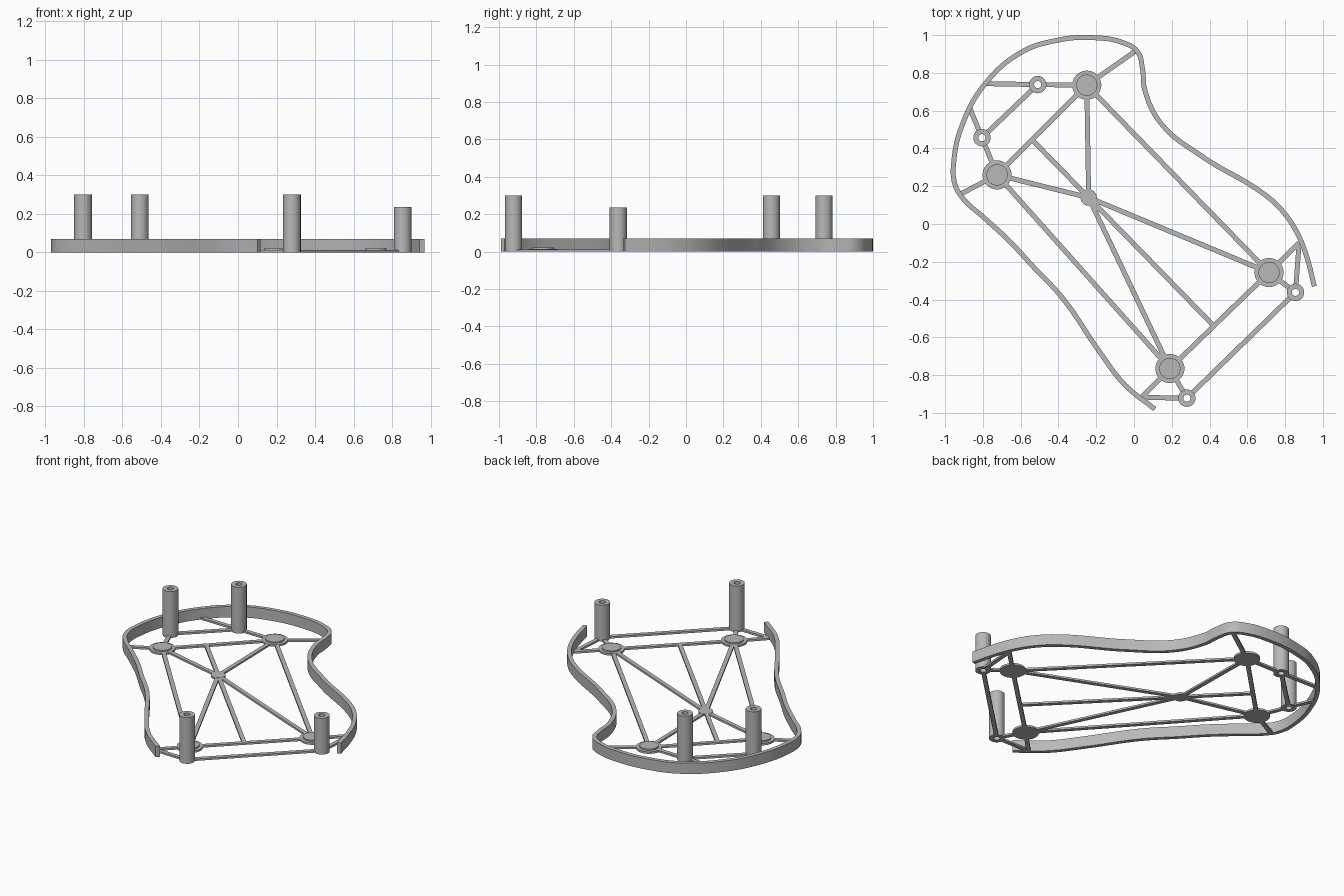
import bpy, bmesh
from math import cos, sin, tau
from mathutils import Vector

cube = bpy.data.objects.get("Cube")
if cube:
    bpy.data.objects.remove(cube, do_unlink=True)

grey = bpy.data.materials.new("plain grey")
grey.use_nodes = True
colour = (0.48, 0.48, 0.48, 1)
grey.diffuse_color = colour
grey.node_tree.nodes["Principled BSDF"].inputs["Base Color"].default_value = colour

BAR_W, BAR_H, RAIL_H = 0.026, 0.012, 0.07


def finish(obj):
    obj.data.materials.clear()
    obj.data.materials.append(grey)
    bpy.ops.object.select_all(action="DESELECT")
    obj.select_set(True)
    bpy.context.view_layer.objects.active = obj
    bpy.ops.object.shade_smooth_by_angle()


def add_mesh(name, bm):
    bmesh.ops.recalc_face_normals(bm, faces=bm.faces)
    mesh = bpy.data.meshes.new(name)
    bm.to_mesh(mesh)
    bm.free()
    obj = bpy.data.objects.new(name, mesh)
    bpy.context.collection.objects.link(obj)
    finish(obj)


def add_lathe(name, centre, profile, closed=False, steps=40):
    # Spin a radius and height profile about a vertical axis
    bm = bmesh.new()
    rings = [[bm.verts.new((centre[0] + r * cos(tau * i / steps),
                            centre[1] + r * sin(tau * i / steps), z))
              for i in range(steps)] for r, z in profile]
    pairs = list(zip(rings, rings[1:]))
    if closed:
        pairs.append((rings[-1], rings[0]))
    else:
        bm.faces.new(rings[0])
        bm.faces.new(rings[-1])
    for a, b in pairs:
        for i in range(steps):
            j = (i + 1) % steps
            bm.faces.new((a[i], a[j], b[j], b[i]))
    add_mesh(name, bm)


# Key points of the frame
points = {
    "back_pad": (-0.25, 0.735), "left_pad": (-0.725, 0.26),
    "right_pad": (0.715, -0.257), "front_pad": (0.19, -0.765),
    "back_post": (-0.51, 0.738), "side_post": (-0.805, 0.457),
    "front_post": (0.28, -0.922), "short_post": (0.855, -0.362),
    "hub": (-0.24, 0.14),
    "back_mid": (-0.537, 0.443), "front_mid": (0.42, -0.537),
    "rail_corner": (0.01, 0.917), "rail_back": (-0.785, 0.743),
    "rail_side": (-0.872, 0.62), "rail_left": (-0.925, 0.155),
    "rail_right": (0.874, -0.1), "rail_front": (0.04, -0.918),
}

# Stepped round pads, centre hub and hollow posts
for name, centre in points.items():
    if name.endswith("_pad"):
        add_lathe(name, centre, [(0.077, 0), (0.077, 0.0125), (0.056, 0.0125), (0.056, 0.021)])
    elif name.endswith("_post"):
        top = 0.235 if name == "short_post" else 0.3
        add_lathe(name, centre, [(0.046, 0), (0.046, top), (0.019, top), (0.019, 0)], True)
add_lathe("centre_hub", points["hub"], [(0.043, 0), (0.043, 0.0125)])

# Flat bars from each key point, stopped short of the post holes
bars = {
    "hub": ["back_pad", "left_pad", "right_pad", "front_pad", "back_mid", "front_mid"],
    "back_pad": ["rail_corner", "back_post", "left_pad", "right_pad"],
    "left_pad": ["side_post", "rail_left", "front_pad"],
    "right_pad": ["front_pad", "rail_right", "short_post"],
    "front_pad": ["front_post", "rail_front"],
    "back_post": ["rail_back", "side_post"],
    "side_post": ["rail_side"],
    "short_post": ["rail_right", "front_post"],
    "front_post": ["rail_front"],
}
for start, ends in bars.items():
    for end in ends:
        a, b = Vector(points[start]), Vector(points[end])
        along = (b - a).normalized()
        if start.endswith("post"):
            a += along * 0.035
        if end.endswith("post"):
            b -= along * 0.035
        side = Vector((-along.y, along.x)) * BAR_W / 2
        bm = bmesh.new()
        corners = (a + side, a - side, b - side, b + side)
        base = bm.faces.new([bm.verts.new((p.x, p.y, 0)) for p in corners])
        # Keep the base face so that the bar is closed underneath
        top = bmesh.ops.extrude_face_region(bm, geom=[base], use_keep_orig=True)["geom"]
        bmesh.ops.translate(bm, vec=(0, 0, BAR_H),
                            verts=[v for v in top if isinstance(v, bmesh.types.BMVert)])
        add_mesh(f"bar_{start}_to_{end}", bm)

# Tall curved rail around the frame, open at the front
path = [(0.11, -0.98), (-0.05, -0.85), (-0.18, -0.68), (-0.38, -0.39), (-0.53, -0.23),
        (-0.66, -0.09), (-0.79, 0.03), (-0.905, 0.135), (-0.948, 0.21), (-0.953, 0.34),
        (-0.907, 0.53), (-0.79, 0.74), (-0.595, 0.91), (-0.41, 0.972), (-0.235, 0.987),
        (-0.05, 0.957), (0.02, 0.91), (0.045, 0.82), (0.057, 0.71), (0.145, 0.53),
        (0.357, 0.36), (0.69, 0.157), (0.785, 0.07), (0.86, -0.04), (0.91, -0.16),
        (0.955, -0.33)]
curve = bpy.data.curves.new("outer_rail", "CURVE")
curve.dimensions = "2D"
curve.fill_mode = "NONE"
curve.extrude = RAIL_H / 2
curve.resolution_u = 8
spline = curve.splines.new("BEZIER")
spline.bezier_points.add(len(path) - 1)
for knot, (x, y) in zip(spline.bezier_points, path):
    knot.co = (x, y, 0)
    knot.handle_left_type = knot.handle_right_type = "AUTO"
rail = bpy.data.objects.new("outer_rail", curve)
rail.location.z = RAIL_H / 2
bpy.context.collection.objects.link(rail)
solid = rail.modifiers.new("thickness", "SOLIDIFY")
solid.thickness = BAR_W
solid.offset = 0
solid.use_even_offset = True
bpy.ops.object.select_all(action="DESELECT")
rail.select_set(True)
bpy.context.view_layer.objects.active = rail
bpy.ops.object.convert(target="MESH")
finish(bpy.context.view_layer.objects.active)
